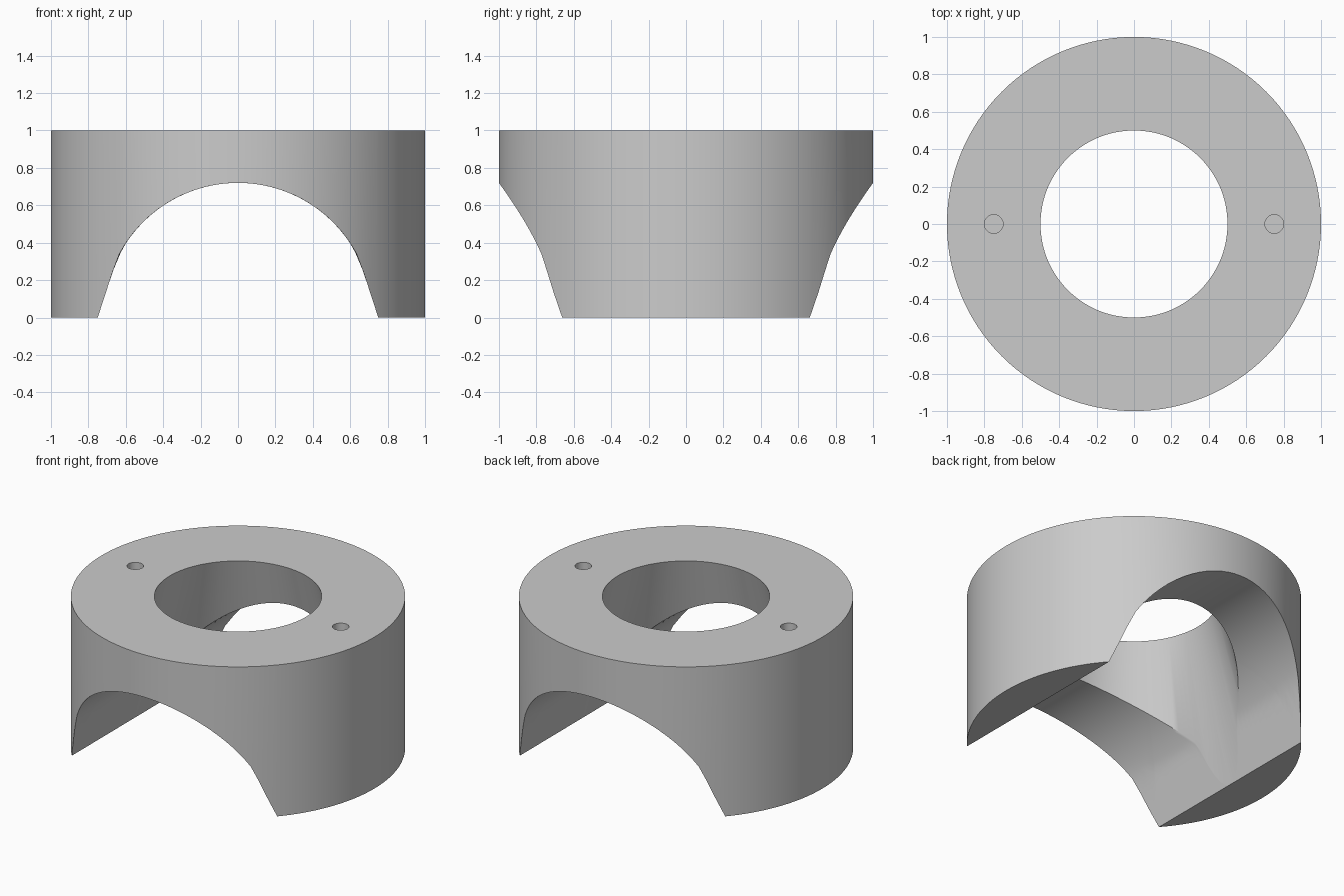
import bpy, bmesh, math

if "Cube" in bpy.data.objects:
    bpy.data.objects.remove(bpy.data.objects["Cube"], do_unlink=True)

ARCH = 0.72      # radius of the arched channel
FLARE_Z = 0.315  # below this height the arch flares in straight lines
FLARE_X = math.sqrt(ARCH ** 2 - FLARE_Z ** 2)
FOOT = 0.75      # inner edge of each foot
TAPER = 0.25     # the bore widens downwards by this slope
SIDES = 128
STEPS = 16


def channel_height(x):
    x = abs(x)
    if x < FLARE_X:
        return math.sqrt(ARCH ** 2 - x ** 2)
    return max(0, FLARE_Z * (FOOT - x) / (FOOT - FLARE_X))


def bore_bottom(c):
    # Height at which the tapered bore meets the channel
    low, high = 0, 1
    for _ in range(40):
        z = (low + high) / 2
        if channel_height((FOOT - TAPER * z) * c) > z:
            low = z
        else:
            high = z
    return high


def section(angle):
    # Radial outline: bore wall, channel surface, foot, outer wall
    c = math.cos(angle)
    z = bore_bottom(c)
    inner = FOOT - TAPER * z
    edge = min(1, FOOT / max(abs(c), FOOT))
    points = [(FOOT - TAPER, 1), (inner, z)]
    for i in range(1, STEPS + 1):
        r = inner + (edge - inner) * i / STEPS
        points.append((r, channel_height(r * c)))
    foot_z = points[-1][1]
    points += [(1, foot_z), (1, 1)]
    return [(r * c, r * math.sin(angle), z) for r, z in points]


# Loft the sections around the ring, with extra ones at the foot corners
corner = math.acos(FOOT)
angles = [math.tau * i / SIDES for i in range(SIDES)]
angles += [corner, math.pi - corner, math.pi + corner, math.tau - corner]
bm = bmesh.new()
columns = [[bm.verts.new(p) for p in section(a)] for a in sorted(angles)]
for i, column in enumerate(columns):
    previous = columns[i - 1]
    for j in range(len(column) - 1):
        bm.faces.new((previous[j], column[j], column[j + 1], previous[j + 1]))
bmesh.ops.remove_doubles(bm, verts=bm.verts, dist=0.00001)

# Two blind pin holes, open at the top
DEPTH = 0.25
for x in (-FOOT, FOOT):
    verts = bmesh.ops.create_cone(bm, cap_ends=True, segments=32, radius1=0.05,
                                  radius2=0.05, depth=DEPTH)["verts"]
    bmesh.ops.translate(bm, verts=verts, vec=(x, 0, 1 - DEPTH / 2))
lids = [f for f in bm.faces if all(v.co.z > 0.999 for v in f.verts)]
bmesh.ops.delete(bm, geom=lids, context="FACES_ONLY")

# Flat top between the outer rim, the bore and the pin holes
rims = [e for e in bm.edges if e.is_boundary]
bmesh.ops.triangle_fill(bm, edges=rims, use_beauty=True, normal=(0, 0, 1))
bmesh.ops.recalc_face_normals(bm, faces=bm.faces)

mesh = bpy.data.meshes.new("arched_ring")
bm.to_mesh(mesh)
bm.free()

# Smooth walls with crisp rims
mesh.shade_smooth()
mesh.set_sharp_from_angle(angle=math.radians(30))

# Single light grey colour
grey = bpy.data.materials.new("light_grey")
grey.use_nodes = True
colour = (0.6, 0.6, 0.6, 1)
grey.diffuse_color = colour
grey.node_tree.nodes["Principled BSDF"].inputs["Base Color"].default_value = colour
mesh.materials.append(grey)

ring = bpy.data.objects.new("arched_ring", mesh)
bpy.context.collection.objects.link(ring)
